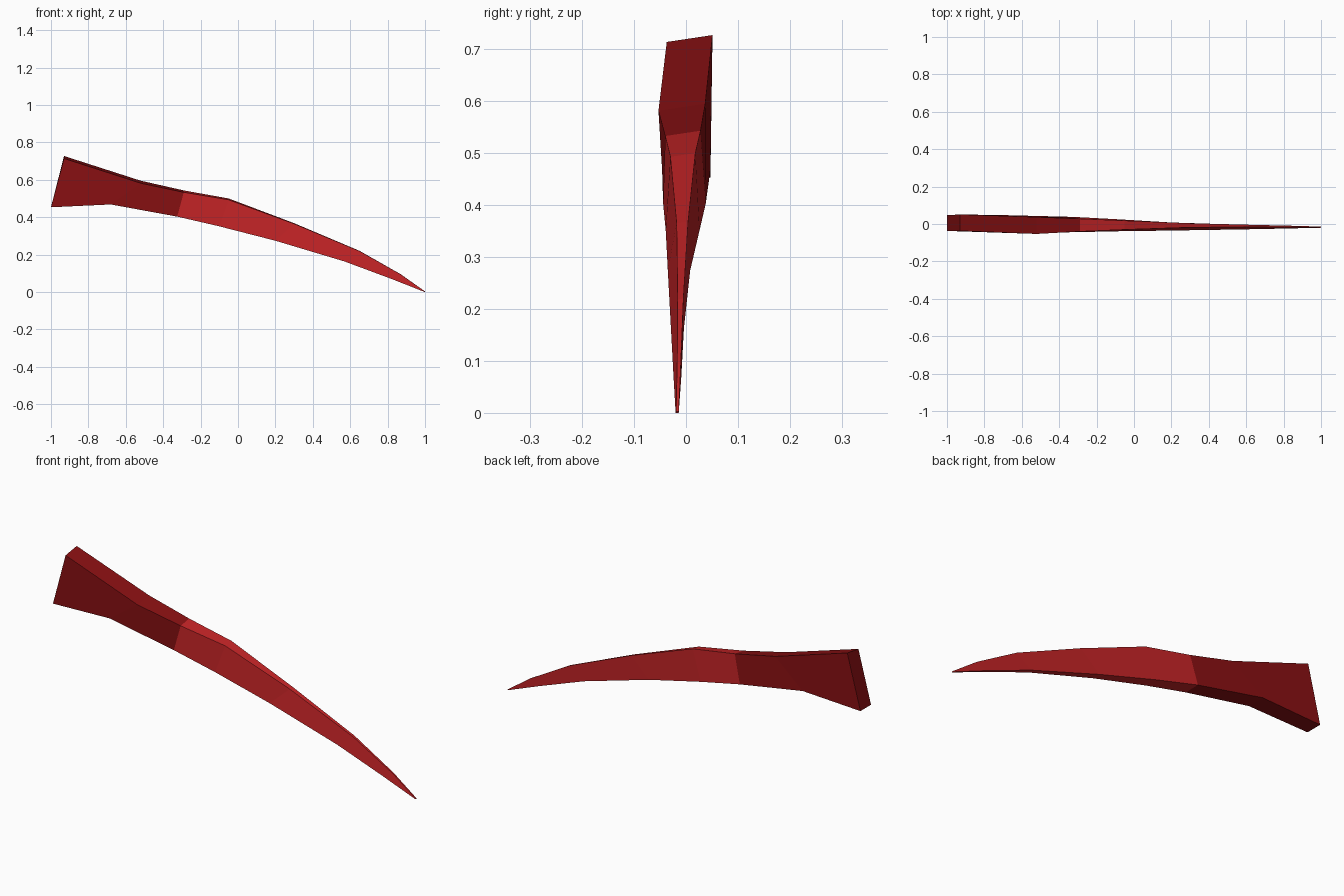
import bpy, bmesh

if "Cube" in bpy.data.objects:
    bpy.data.objects.remove(bpy.data.objects["Cube"])

# Cross-sections: top x, top z, top front y, top back y,
#                 bottom x, bottom z, bottom front y, bottom back y
GRIP = [
    (-0.93, 0.727, -0.037, 0.051, -1.00, 0.453, -0.037, 0.047),
    (-0.52, 0.595, -0.053, 0.037, -0.68, 0.468, -0.046, 0.047),
    (-0.29, 0.543, -0.040, 0.028, -0.325, 0.403, -0.044, 0.038),
]
BLADE = GRIP[-1:] + [
    (-0.05, 0.500, -0.030, 0.018, -0.10, 0.351, -0.039, 0.026),
    (0.30, 0.368, -0.018, 0.004, 0.20, 0.274, -0.035, 0.008),
    (0.65, 0.220, -0.016, -0.005, 0.57, 0.163, -0.029, -0.004),
    (0.87, 0.095, -0.017, -0.010, 0.82, 0.070, -0.024, -0.009),
    (1.00, 0.003, -0.019, -0.014, 0.998, 0.000, -0.020, -0.014),
]


def material(name, rgb):
    m = bpy.data.materials.new(name)
    m.diffuse_color = (*rgb, 1)
    m.use_nodes = True
    m.node_tree.nodes["Principled BSDF"].inputs["Base Color"].default_value = m.diffuse_color
    return m


def loft(name, sections, mat, cap_start, cap_end):
    """Skin four-sided rings; the top edge slopes down toward the front."""
    bm = bmesh.new()
    rings = []
    for tx, tz, tf, tb, bx, bz, bf, bb in sections:
        drop = 0.15 * (tb - tf)
        pts = [(tx, tf, tz - drop), (tx, tb, tz), (bx, bb, bz), (bx, bf, bz)]
        rings.append([bm.verts.new(p) for p in pts])
    for a, b in zip(rings, rings[1:]):
        for i in range(4):
            j = (i + 1) % 4
            bm.faces.new((a[i], a[j], b[j], b[i]))
    if cap_start:
        bm.faces.new(rings[0])
    if cap_end:
        bm.faces.new(rings[-1])
    bmesh.ops.recalc_face_normals(bm, faces=bm.faces)
    mesh = bpy.data.meshes.new(name)
    bm.to_mesh(mesh)
    bm.free()
    mesh.materials.append(mat)
    ob = bpy.data.objects.new(name, mesh)
    bpy.context.collection.objects.link(ob)
    return ob


# Dark flared base and bright curved tapering spike
loft("base", GRIP, material("dark red", (0.245, 0.005, 0.006)), True, True)
loft("spike", BLADE, material("bright red", (0.54, 0.017, 0.019)), True, True)
